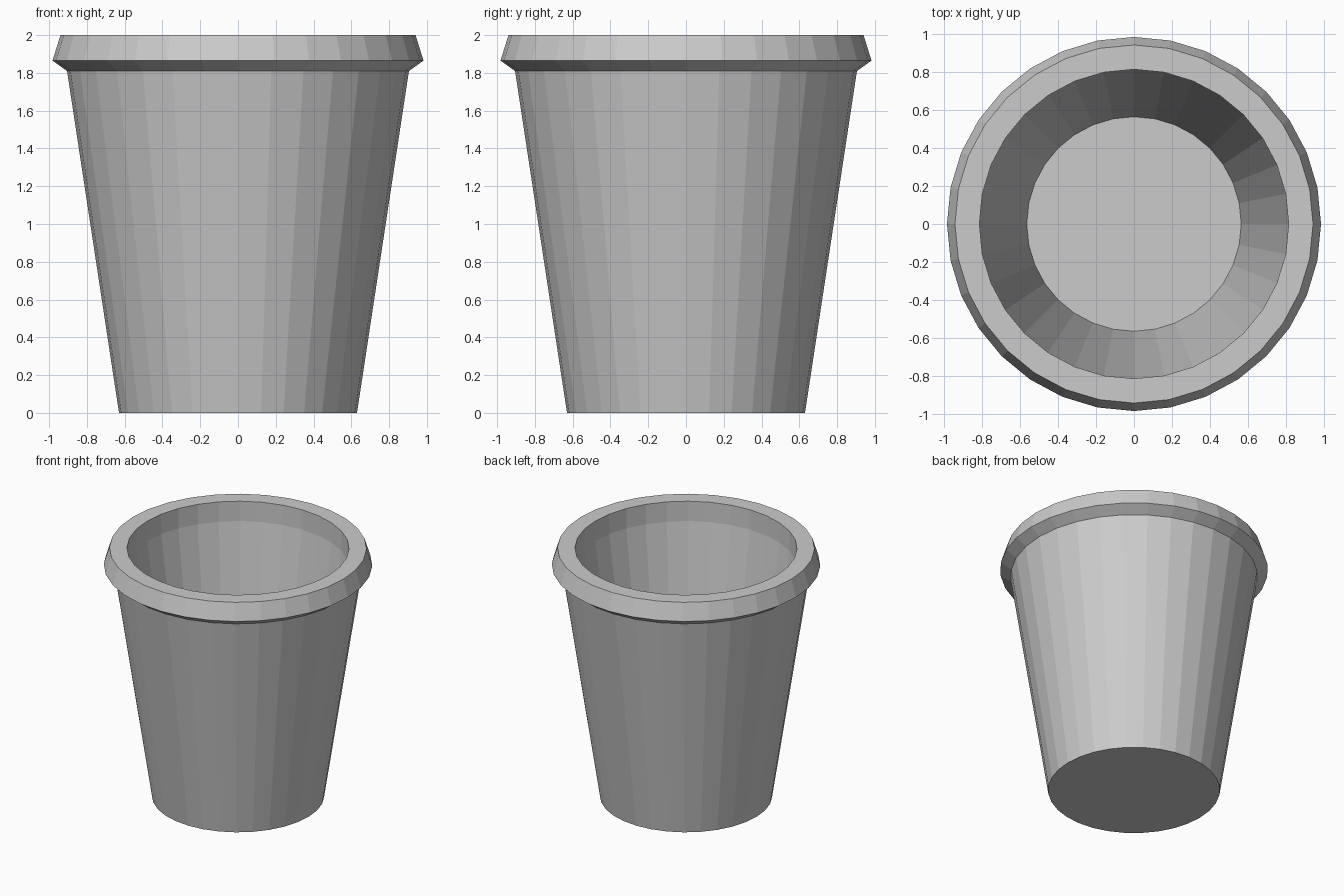
import bpy, bmesh
from math import cos, sin, tau

if "Cube" in bpy.data.objects:
    bpy.data.objects.remove(bpy.data.objects["Cube"])

SIDES = 32

def lathe(name, profile):
    """Revolve (radius, z) points around z and cap both ends."""
    bm = bmesh.new()
    rings = [[bm.verts.new((r * cos(tau * i / SIDES), r * sin(tau * i / SIDES), z))
              for i in range(SIDES)] for r, z in profile]
    for a, b in zip(rings, rings[1:]):
        for i in range(SIDES):
            j = (i + 1) % SIDES
            bm.faces.new((a[i], a[j], b[j], b[i]))
    bm.faces.new(rings[0][::-1])
    bm.faces.new(rings[-1])
    bmesh.ops.recalc_face_normals(bm, faces=bm.faces)
    mesh = bpy.data.meshes.new(name)
    bm.to_mesh(mesh)
    bm.free()
    obj = bpy.data.objects.new(name, mesh)
    bpy.context.collection.objects.link(obj)
    return obj

# Tapered cup: outer wall, flared rim, straight inner lip, inner wall, floor
lathe("cup", [
    (0.63, 0.0), (0.905, 1.81),
    (0.982, 1.865), (0.94, 2.0),
    (0.812, 2.0), (0.811, 1.84),
    (0.563, 0.13),
])
